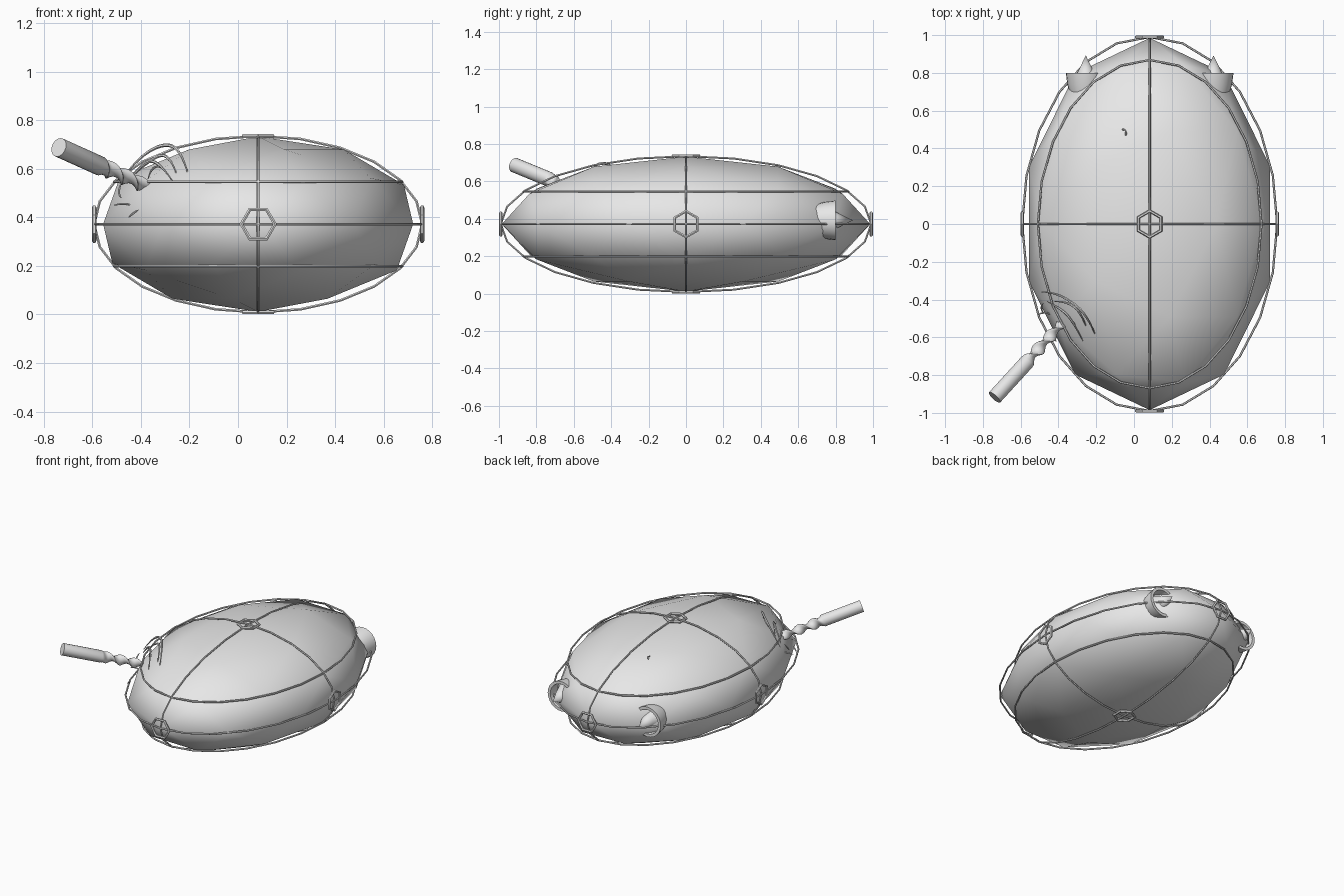
import bpy
import bmesh
from math import sin, cos, pi, radians
from mathutils import Vector, Matrix

if "Cube" in bpy.data.objects:
    bpy.data.objects.remove(bpy.data.objects["Cube"], do_unlink=True)

grey = bpy.data.materials.new("plain grey")
grey.use_nodes = True
grey.diffuse_color = (0.8, 0.8, 0.8, 1)
grey.node_tree.nodes["Principled BSDF"].inputs["Base Color"].default_value = (0.8, 0.8, 0.8, 1)

CENTRE = Vector((0.083, 0, 0.372))
FRAME = Vector((0.675, 0.99, 0.363))   # half sizes of the wire frame


def add_mesh(name, mesh, angle=40):
    mesh.materials.clear()
    mesh.materials.append(grey)
    mesh.shade_smooth()
    mesh.set_sharp_from_angle(angle=radians(angle))
    obj = bpy.data.objects.new(name, mesh)
    bpy.context.collection.objects.link(obj)
    return obj


def from_bmesh(name, bm, angle=40):
    bmesh.ops.recalc_face_normals(bm, faces=bm.faces)
    mesh = bpy.data.meshes.new(name)
    bm.to_mesh(mesh)
    bm.free()
    return add_mesh(name, mesh, angle)


def tube(name, points, radius, closed=True, taper=False):
    """Sweep a thin round bar along a path."""
    curve = bpy.data.curves.new(name, "CURVE")
    curve.dimensions = "3D"
    curve.bevel_depth = radius
    curve.bevel_resolution = 1
    curve.use_fill_caps = True
    spline = curve.splines.new("POLY" if closed else "NURBS")
    spline.points.add(len(points) - 1)
    for i, p in enumerate(points):
        spline.points[i].co = (*p, 1)
        if taper:
            spline.points[i].radius = 0.3 + sin(pi * i / (len(points) - 1))
    spline.use_cyclic_u = closed
    if not closed:
        spline.order_u = 3
        spline.use_endpoint_u = True
        spline.resolution_u = 5
    temp = bpy.data.objects.new(name + " path", curve)
    bpy.context.collection.objects.link(temp)
    graph = bpy.context.evaluated_depsgraph_get()
    mesh = bpy.data.meshes.new_from_object(temp.evaluated_get(graph))
    bpy.data.objects.remove(temp, do_unlink=True)
    return add_mesh(name, mesh, 50)


def lathe(name, profile, x, z, segments=24):
    """Turn (radius, y) points around an axis along y."""
    bm = bmesh.new()
    verts = [bm.verts.new((r, y, 0)) for r, y in profile]
    edges = [bm.edges.new(pair) for pair in zip(verts, verts[1:])]
    bmesh.ops.spin(bm, geom=verts + edges, cent=(0, 0, 0), axis=(0, 1, 0),
                   angle=2 * pi, steps=segments)
    bmesh.ops.remove_doubles(bm, verts=bm.verts, dist=0.0005)
    bmesh.ops.translate(bm, verts=bm.verts, vec=(x, 0, z))
    return from_bmesh(name, bm)


# Rounded hull: a coarse sphere with soft shading
bm = bmesh.new()
bmesh.ops.create_icosphere(bm, subdivisions=2, radius=1)
bmesh.ops.transform(bm, verts=bm.verts, matrix=Matrix.Translation(CENTRE)
                    @ Matrix.Diagonal((0.671, 0.985, 0.361, 1)))
from_bmesh("hull", bm, 180)


# Wire frame: three level hoops and two upright hoops
def on_frame(x, y, z):
    return CENTRE + Vector((x, y, z)) * FRAME


turn = [2 * pi * i / 24 for i in range(24)]
for name, h in (("upper_hoop", 0.48), ("middle_hoop", 0), ("lower_hoop", -0.48)):
    w = (1 - h * h) ** 0.5
    tube(name, [on_frame(w * cos(a), w * sin(a), h) for a in turn], 0.006)
tube("long_hoop", [on_frame(0, cos(a), sin(a)) for a in turn], 0.006)
tube("cross_hoop", [on_frame(cos(a), 0, sin(a)) for a in turn], 0.006)

# Hexagon joints where the hoops cross
X, Y, Z = (Vector(v) for v in ((1, 0, 0), (0, 1, 0), (0, 0, 1)))
joints = (("side", X, Z, Y), ("end", Y, X, Z), ("level", Z, Y, X))
for name, out, point, across in joints:
    for sign, label in ((1, "a"), (-1, "b")):
        mid = CENTRE + sign * out * FRAME
        hexagon = [mid + 0.069 * (cos(i * pi / 3) * point + sin(i * pi / 3) * across)
                   for i in range(6)]
        tube(f"{name}_joint_{label}", hexagon, 0.009)

# Pair of rear thrusters: a cup sunk in the hull with a cone inside
cup = [(0, 0.68), (0.05, 0.682), (0.085, 0.692), (0.098, 0.74), (0.106, 0.8),
       (0.086, 0.8), (0.08, 0.73), (0, 0.73)]
cone = [(0, 0.73), (0.072, 0.73), (0.045, 0.8), (0, 0.893)]
for side, label in ((1, "left"), (-1, "right")):
    x = CENTRE.x + side * 0.338
    lathe(f"{label}_thruster_cup", cup, x, 0.392)
    lathe(f"{label}_thruster_cone", cone, x, 0.392)

# Drill: plain shank, then a twisted two-edged bit
start, tip = Vector((-0.738, -0.918, 0.688)), Vector((-0.365, -0.51, 0.52))
axis = (tip - start).normalized()
u = axis.cross(Z).normalized()
v = axis.cross(u)
bm = bmesh.new()
rings, steps, sides = [], 36, 16
for i in range(-1, steps + 1):
    t = 0 if i < 0 else 0.46 + 0.54 * i / steps
    k = max(i, 0) / steps
    wide = 0.04 * (1 - 0.25 * k) if k < 0.92 else 0.03 * (1.04 - k) / 0.12
    thin = wide * (1 - 0.55 * min(1, k * 8))
    twist = k * 3.2 * pi
    ring = []
    for j in range(sides):
        a = 2 * pi * j / sides
        p, q = wide * cos(a), thin * sin(a)
        ring.append(bm.verts.new(start.lerp(tip, t)
                    + u * (p * cos(twist) - q * sin(twist))
                    + v * (p * sin(twist) + q * cos(twist))))
    rings.append(ring)
for a, b in zip(rings, rings[1:]):
    for j in range(sides):
        n = (j + 1) % sides
        bm.faces.new((a[j], a[n], b[n], b[j]))
bm.faces.new(rings[0])
bm.faces.new(rings[-1])
from_bmesh("drill", bm, 45)

# Curled shavings thrown up around the bit
shavings = [
    [(-0.49, -0.36, 0.54), (-0.42, -0.36, 0.64), (-0.3, -0.43, 0.71),
     (-0.23, -0.52, 0.67), (-0.2, -0.6, 0.56)],
    [(-0.42, -0.41, 0.58), (-0.35, -0.41, 0.65), (-0.28, -0.47, 0.66), (-0.25, -0.55, 0.57)],
    [(-0.46, -0.41, 0.54), (-0.4, -0.44, 0.62), (-0.33, -0.5, 0.64), (-0.27, -0.62, 0.55)],
    [(-0.37, -0.47, 0.56), (-0.35, -0.49, 0.63), (-0.31, -0.53, 0.6)],
    [(-0.51, -0.48, 0.45), (-0.47, -0.46, 0.46), (-0.44, -0.48, 0.45)],
    [(-0.48, -0.42, 0.54), (-0.5, -0.44, 0.5), (-0.48, -0.47, 0.48)],
    [(-0.45, -0.6, 0.4), (-0.43, -0.61, 0.42), (-0.41, -0.62, 0.43)],
]
for i, path in enumerate(shavings):
    tube(f"shaving_{i + 1}", path, 0.006, closed=False, taper=True)

# Stray chip on the roof
tube("roof_chip", [(-0.06, 0.5, 0.67), (-0.04, 0.505, 0.685), (-0.043, 0.47, 0.675)],
     0.005, closed=False)
